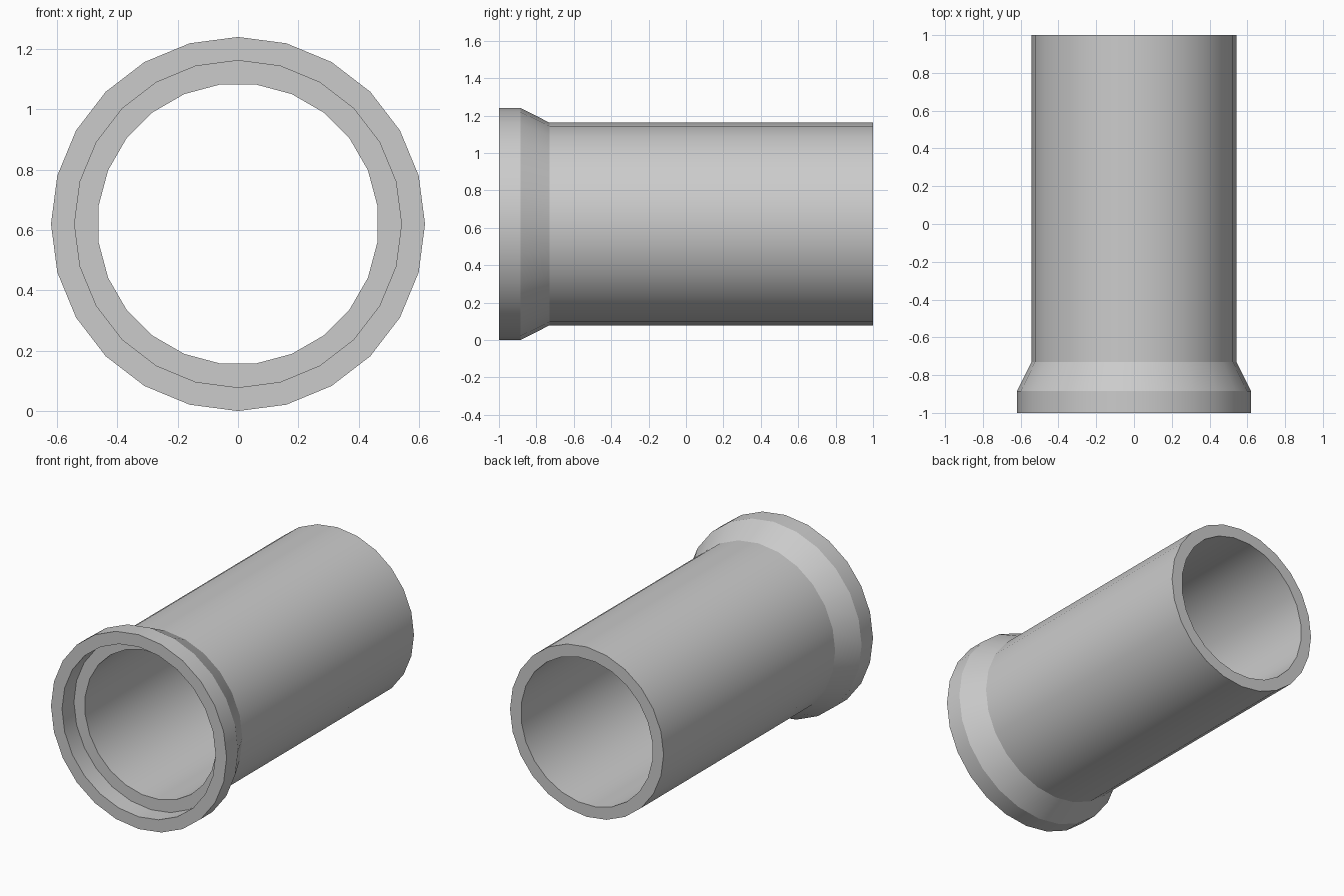
import bpy, bmesh
from math import sin, cos, pi, radians

if "Cube" in bpy.data.objects:
    bpy.data.objects.remove(bpy.data.objects["Cube"])

SIDES = 24
R = 0.62          # collar radius, also axis height

# Closed wall profile: (radius, y, half-step twist of the ring)
profile = [
    (0.62, -1.0, 0), (0.62, -0.885, 0),       # collar
    (0.542, -0.73, 0), (0.542, 1.0, 0),       # taper and pipe outside
    (0.466, 1.0, 0.5), (0.466, -0.88, 0.5),   # bore
    (0.542, -0.88, 0), (0.542, -1.0, 0),      # socket recess
]


def ring(bm, r, y, twist):
    angles = [2 * pi * (i + twist) / SIDES for i in range(SIDES)]
    return [bm.verts.new((r * sin(a), y, R + r * cos(a))) for a in angles]


# Pipe with socket end, lathed around the y axis
bm = bmesh.new()
rings = [ring(bm, *p) for p in profile]
for k, a in enumerate(rings):
    b = rings[(k + 1) % len(rings)]
    for i in range(SIDES):
        j = (i + 1) % SIDES
        bm.faces.new((a[i], a[j], b[j], b[i]))
bmesh.ops.recalc_face_normals(bm, faces=bm.faces[:])

mesh = bpy.data.meshes.new("socket_pipe")
bm.to_mesh(mesh)
bm.free()
pipe = bpy.data.objects.new("socket_pipe", mesh)
bpy.context.collection.objects.link(pipe)

# Smooth round walls, keep rims and taper crisp
bpy.context.view_layer.objects.active = pipe
pipe.select_set(True)
bpy.ops.object.shade_smooth_by_angle(angle=radians(20))
